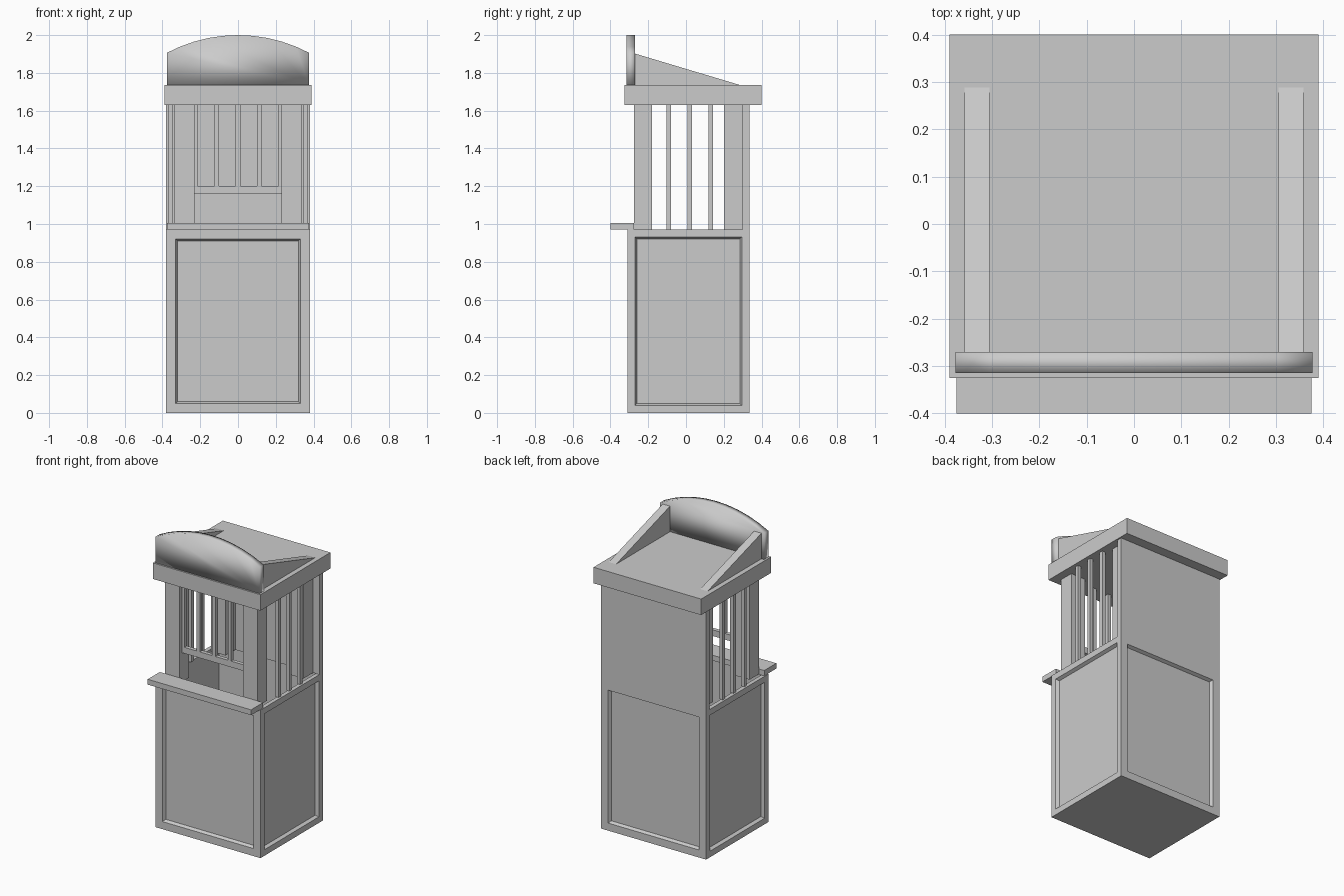
import bpy, bmesh, math

old = bpy.data.objects.get("Cube")
if old:
    bpy.data.objects.remove(old, do_unlink=True)

grey = bpy.data.materials.new("plain grey")
grey.use_nodes = True
GREY = (0.6, 0.6, 0.6, 1)
grey.diffuse_color = GREY
grey.node_tree.nodes["Principled BSDF"].inputs["Base Color"].default_value = GREY


def finish(name, bm):
    bmesh.ops.recalc_face_normals(bm, faces=bm.faces)
    mesh = bpy.data.meshes.new(name)
    bm.to_mesh(mesh)
    bm.free()
    mesh.materials.append(grey)
    obj = bpy.data.objects.new(name, mesh)
    bpy.context.collection.objects.link(obj)
    return obj


def box_mesh(x, y, z):
    bm = bmesh.new()
    bmesh.ops.create_cube(bm, size=1)
    for v in bm.verts:
        v.co = [r[0] if c < 0 else r[1] for c, r in zip(v.co, (x, y, z))]
    return bm


def box(name, x, y, z):
    return finish(name, box_mesh(x, y, z))


def prism(name, points, axis, low, high):
    """Extrude a flat outline along the x or y axis."""
    bm = bmesh.new()
    place = (lambda a, b: (low, a, b)) if axis == "x" else (lambda a, b: (a, low, b))
    face = bm.faces.new([bm.verts.new(place(a, b)) for a, b in points])
    out = bmesh.ops.extrude_face_region(bm, geom=[face])["geom"]
    shift = (high - low, 0, 0) if axis == "x" else (0, high - low, 0)
    bmesh.ops.translate(bm, vec=shift, verts=[g for g in out if isinstance(g, bmesh.types.BMVert)])
    return finish(name, bm)


# Hollow base with a recessed, chamfered panel on each side
BASE_TOP, ROOF_LOW, ROOF_TOP = 0.97, 1.63, 1.735
bm = box_mesh((-0.38, 0.38), (-0.31, 0.335), (0, BASE_TOP))
bm.normal_update()
for face in [f for f in bm.faces if abs(f.normal.z) < 0.5]:
    margin = 0.07 if abs(face.normal.y) > 0.5 else 0.056
    bmesh.ops.inset_region(bm, faces=[face], thickness=margin)
    bmesh.ops.inset_region(bm, faces=[face], thickness=0.014, depth=-0.02)
top = max(bm.faces, key=lambda f: f.calc_center_median().z)
bmesh.ops.inset_region(bm, faces=[top], thickness=0.038)
well = bmesh.ops.extrude_face_region(bm, geom=[top])["geom"]
for v in (g for g in well if isinstance(g, bmesh.types.BMVert)):
    v.co.z = 0.04
if top.is_valid:
    bmesh.ops.delete(bm, geom=[top], context="FACES_ONLY")
finish("base", bm)

# Counter shelf and rear wall
box("counter_shelf", (-0.375, 0.375), (-0.4, -0.275), (BASE_TOP, 1.005))
box("rear_wall", (-0.38, 0.38), (0.3, 0.335), (BASE_TOP, ROOF_LOW))

# Corner posts and side bars
for side, s in (("left", 1), ("right", -1)):
    post_x = sorted((s * 0.23, s * 0.335))
    bar_x = sorted((s * 0.343, s * 0.367))
    box(f"front_post_{side}", post_x, (-0.275, -0.18), (BASE_TOP, ROOF_LOW))
    box(f"rear_post_{side}", post_x, (0.2, 0.3), (BASE_TOP, ROOF_LOW))
    for i in range(3):
        y = -0.092 + i * 0.112
        box(f"side_bar_{side}_{i + 1}", bar_x, (y - 0.012, y + 0.012), (BASE_TOP, ROOF_LOW))

# Front window rail and bars
box("window_rail", (-0.23, 0.23), (-0.25, -0.225), (1.16, 1.2))
for i in range(5):
    x = (i - 2) * 0.113
    box(f"window_bar_{i + 1}", (x - 0.012, x + 0.012), (-0.25, -0.226), (1.2, ROOF_LOW))

# Roof slab with sloping braces
box("roof", (-0.39, 0.39), (-0.325, 0.4), (ROOF_LOW, ROOF_TOP))
slope = [(-0.27, ROOF_TOP), (0.288, ROOF_TOP), (-0.27, 1.902)]
for side, s in (("left", 1), ("right", -1)):
    prism(f"sign_brace_{side}", slope, "x", s * 0.305, s * 0.358)

# Arched sign board
half, rise = 0.377, 0.094
radius = (half ** 2 + rise ** 2) / (2 * rise)
spread = math.asin(half / radius)
angles = [spread * (1 - 2 * i / 10) for i in range(11)]
arch = [(radius * math.sin(a), 2 - radius + radius * math.cos(a)) for a in angles]
sign = prism("sign_board", [(-half, ROOF_TOP), (half, ROOF_TOP)] + arch, "y", -0.315, -0.27)
for poly in sign.data.polygons:
    poly.use_smooth = True
